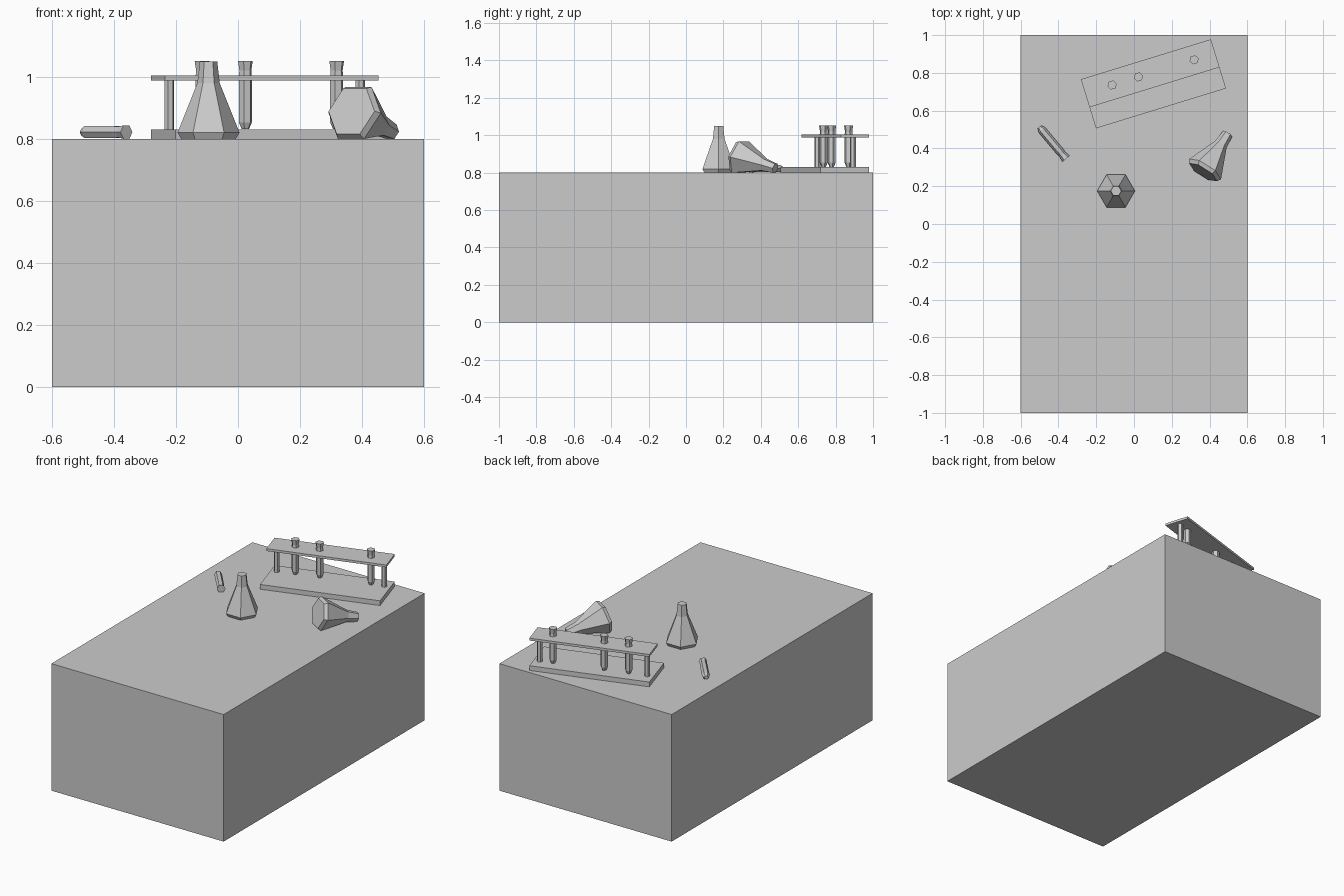
import bpy, bmesh
from math import radians, sin, cos, pi, tau
from mathutils import Matrix, Vector

if "Cube" in bpy.data.objects:
    bpy.data.objects.remove(bpy.data.objects["Cube"])

TOP = 0.8                       # table top height
RACK = Matrix.Translation((0.103, 0.742, TOP)) @ Matrix.Rotation(radians(17.1), 4, 'Z')

FLASK = [(0.088, 0), (0.1, 0.02), (0.036, 0.18), (0.028, 0.25)]
TUBE = [(0.012, 0), (0.022, 0.022), (0.022, 0.17), (0.02, 0.19), (0.025, 0.22)]
POST = [(0.016, 0), (0.016, 0.16)]


def finish(name, bm, matrix):
    bmesh.ops.recalc_face_normals(bm, faces=bm.faces)
    mesh = bpy.data.meshes.new(name)
    bm.to_mesh(mesh)
    bm.free()
    ob = bpy.data.objects.new(name, mesh)
    ob.matrix_world = matrix
    bpy.context.collection.objects.link(ob)
    return ob


def box(name, size, centre, parent=Matrix()):
    bm = bmesh.new()
    bmesh.ops.create_cube(bm, size=1)
    bmesh.ops.scale(bm, vec=size, verts=bm.verts)
    return finish(name, bm, parent @ Matrix.Translation(centre))


def turned(name, profile, matrix, sides=6):
    """Closed low-poly solid of revolution from (radius, height) pairs."""
    bm = bmesh.new()
    rings = [[bm.verts.new((r * cos(tau * i / sides), r * sin(tau * i / sides), z))
              for i in range(sides)] for r, z in profile]
    for a, b in zip(rings, rings[1:]):
        for i in range(sides):
            j = (i + 1) % sides
            bm.faces.new((a[i], a[j], b[j], b[i]))
    bm.faces.new(rings[0][::-1])
    bm.faces.new(rings[-1])
    return finish(name, bm, matrix)


def lying(x, y, z, heading, dip=0):
    """Lay the local z axis along a heading, dipping below horizontal."""
    return (Matrix.Translation((x, y, z))
            @ Matrix.Rotation(radians(heading - 90), 4, 'Z')
            @ Matrix.Rotation(radians(-90 - dip), 4, 'X'))


# Table block
box("table", (1.2, 2.0, TOP), (0, 0, TOP / 2))

# Test tube rack: base, shelf along the back, end posts
box("rack_base", (0.72, 0.272, 0.03), (0, 0, 0.015), RACK)
box("rack_shelf", (0.72, 0.155, 0.015), (0, 0.0585, 0.196), RACK)
for side, u in (("left", -0.322), ("right", 0.322)):
    turned(f"rack_post_{side}", POST, RACK @ Matrix.Translation((u, 0.0585, 0.03)))

# Tubes standing in the rack
for n, u in enumerate((-0.211, -0.065, 0.243)):
    turned(f"rack_tube_{n + 1}", TUBE, RACK @ Matrix.Translation((u, 0.0585, 0.031)))

# Loose tube, upright flask and tipped flask
turned("loose_tube", TUBE, lying(-0.501, 0.514, TOP + 0.0217, -50))
turned("upright_flask", FLASK, Matrix.Translation((-0.095, 0.175, TOP)))
turned("tipped_flask", FLASK, lying(0.366, 0.274, TOP + 0.0888, 57.5, 15.2))
